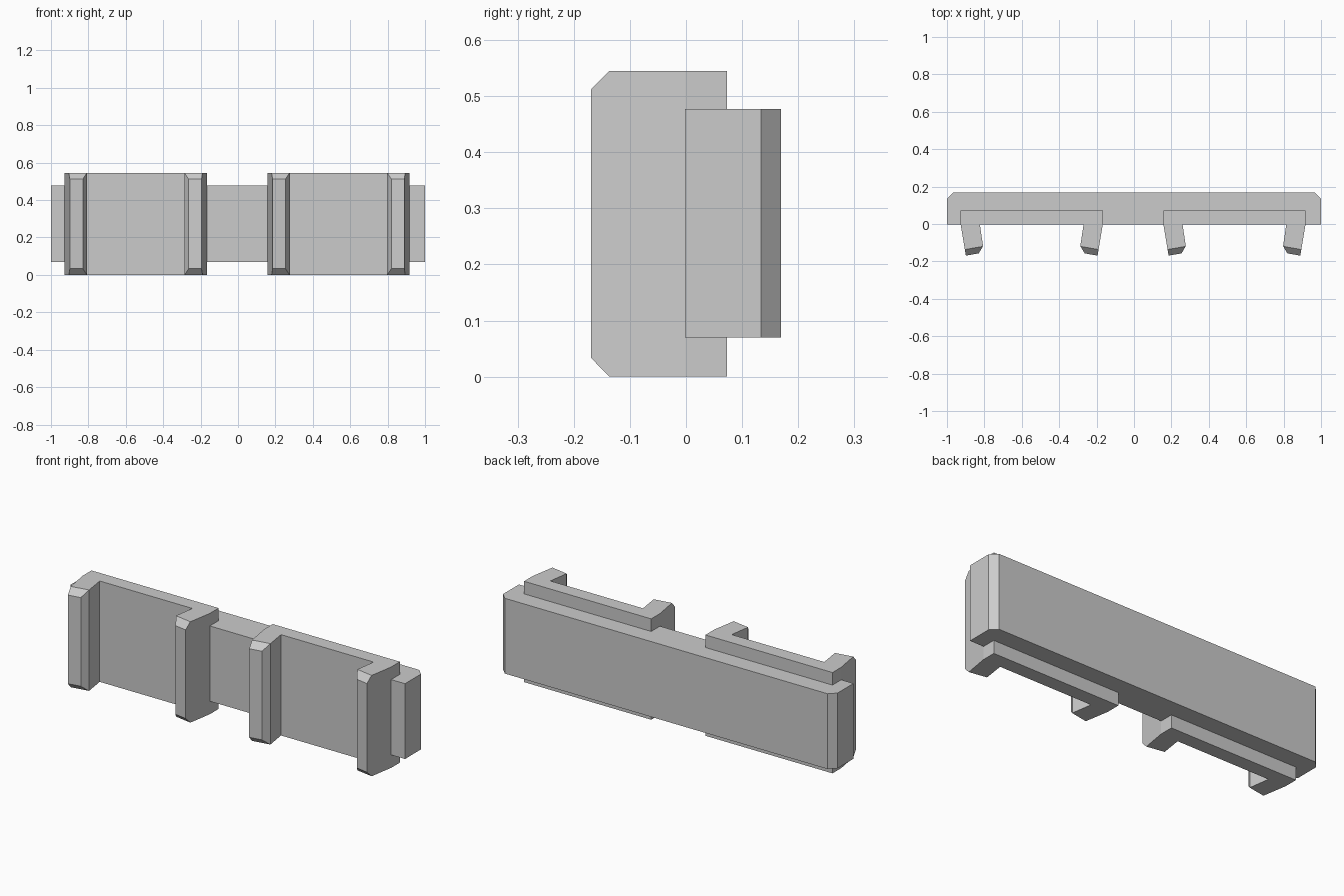
import bpy, bmesh

if "Cube" in bpy.data.objects:
    bpy.data.objects.remove(bpy.data.objects["Cube"])


def make_prism(name, outline, z0, z1, bevels, x=0.0):
    """Extrude an outline in z, then chamfer edges chosen by (test, width)."""
    bm = bmesh.new()
    base = bm.faces.new([bm.verts.new((px, py, z0)) for px, py in outline])
    top = bmesh.ops.extrude_face_region(bm, geom=[base])["geom"]
    for v in top:
        if isinstance(v, bmesh.types.BMVert):
            v.co.z = z1
    bmesh.ops.recalc_face_normals(bm, faces=bm.faces[:])
    for test, width in bevels:
        edges = [e for e in bm.edges if test(e.verts[0].co, e.verts[1].co)]
        bmesh.ops.bevel(bm, geom=edges, offset=width, offset_type='OFFSET',
                        segments=1, affect='EDGES', clamp_overlap=False)
    bmesh.ops.recalc_face_normals(bm, faces=bm.faces[:])
    mesh = bpy.data.meshes.new(name)
    bm.to_mesh(mesh)
    bm.free()
    obj = bpy.data.objects.new(name, mesh)
    obj.location.x = x
    bpy.context.collection.objects.link(obj)
    return obj


# Long rear bar with chamfered back corners
make_prism("rear_bar", [(-1, -0.002), (1, -0.002), (1, 0.169), (-1, 0.169)],
           0.07, 0.477,
           [(lambda a, b: abs(a.z - b.z) > 0.1 and a.y > 0.1, 0.035)])

# Clip bracket: half outline from back edge round the splayed leg to the web
half = [(0.38, 0.073), (0.38, -0.002), (0.352, -0.169), (0.283, -0.157),
        (0.26, -0.118), (0.277, -0.004)]
outline = half + [(-px, py) for px, py in reversed(half)]


def leg_tip(a, b):
    return abs(a.z - b.z) < 1e-4 and max(a.y, b.y) < -0.15


def web_edge(a, b):
    return (abs(a.z - b.z) < 1e-4 and abs(a.y + 0.004) < 1e-4
            and abs(b.y + 0.004) < 1e-4 and a.x * b.x < 0)


for side, cx in (("left", -0.547), ("right", 0.537)):
    make_prism(side + "_clip_bracket", outline, 0, 0.545,
               [(leg_tip, 0.033), (web_edge, 0.022)], cx)
